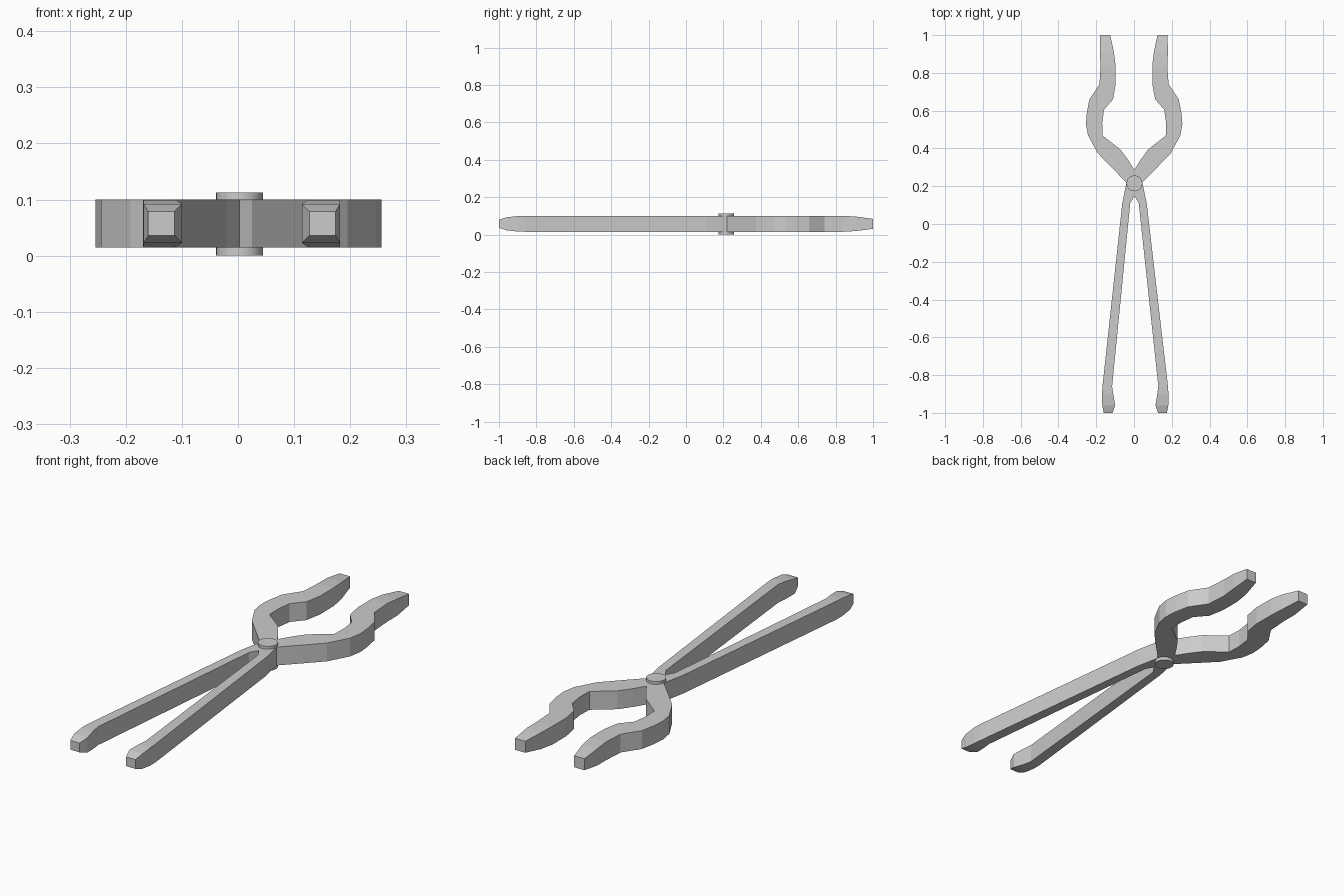
import bpy, bmesh

if "Cube" in bpy.data.objects:
    bpy.data.objects.remove(bpy.data.objects["Cube"])

steel = bpy.data.materials.new("light grey steel")
steel.diffuse_color = (0.6, 0.6, 0.6, 1)
steel.use_nodes = True
steel.node_tree.nodes["Principled BSDF"].inputs["Base Color"].default_value = steel.diffuse_color

LOW, HIGH = 0.015, 0.1
# Arm cross-sections from jaw tip to handle end:
# (right edge x, y), (left edge x, y), vertical inset
SECTIONS = [
    ((0.177, 1.0), (0.124, 1.0), 0.016),
    ((0.180, 0.91), (0.105, 0.91), 0.004),
    ((0.176, 0.84), (0.097, 0.84), 0),
    ((0.183, 0.74), (0.097, 0.74), 0),
    ((0.237, 0.66), (0.112, 0.66), 0),
    ((0.251, 0.59), (0.160, 0.605), 0),
    ((0.256, 0.53), (0.170, 0.535), 0),
    ((0.246, 0.47), (0.168, 0.468), 0),
    ((0.195, 0.375), (0.075, 0.395), 0),
    ((0.123, 0.30), (0.035, 0.34), 0),
    ((0.045, 0.22), (-0.04, 0.22), 0),
    ((-0.020, 0.11), (-0.062, 0.11), 0),
    ((-0.116, -0.86), (-0.167, -0.86), 0),
    ((-0.110, -0.90), (-0.169, -0.90), 0.001),
    ((-0.100, -0.96), (-0.168, -0.96), 0.008),
    ((-0.113, -1.0), (-0.160, -1.0), 0.021),
]


def arm(name, mirrored):
    """Loft one crossing arm through the sections."""
    bm = bmesh.new()

    def place(p, z):
        x, y = p
        if mirrored:  # the second arm is swung very slightly about the rivet
            x = 2 * (0.003 - 0.004 * y) - x
        return bm.verts.new((x, y, z))

    rings = [[place(a, LOW + t), place(a, HIGH - t),
              place(b, HIGH - t), place(b, LOW + t)] for a, b, t in SECTIONS]
    for r, s in zip(rings, rings[1:]):
        for i in range(4):
            j = (i + 1) % 4
            bm.faces.new((r[i], r[j], s[j], s[i]))
    bm.faces.new(rings[0])
    bm.faces.new(rings[-1])
    bmesh.ops.recalc_face_normals(bm, faces=bm.faces)
    mesh = bpy.data.meshes.new(name)
    bm.to_mesh(mesh)
    bm.free()
    mesh.materials.append(steel)
    bpy.context.collection.objects.link(bpy.data.objects.new(name, mesh))


def disc(name, radius, z0, z1):
    """Upright cylinder at the pivot."""
    bpy.ops.mesh.primitive_cylinder_add(vertices=24, radius=radius, depth=z1 - z0,
                                        location=(0.0025, 0.215, (z0 + z1) / 2))
    ob = bpy.context.object
    ob.name = name
    ob.data.materials.append(steel)
    bpy.ops.object.shade_smooth_by_angle()


# Two crossing arms, each a jaw and the opposite handle
arm("right_jaw_arm", False)
arm("left_jaw_arm", True)

# Rivet: shaft with a head on each side
disc("rivet_shaft", 0.028, 0.01, 0.105)
disc("rivet_bottom_head", 0.042, 0.0, LOW)
disc("rivet_top_head", 0.042, HIGH, 0.113)
